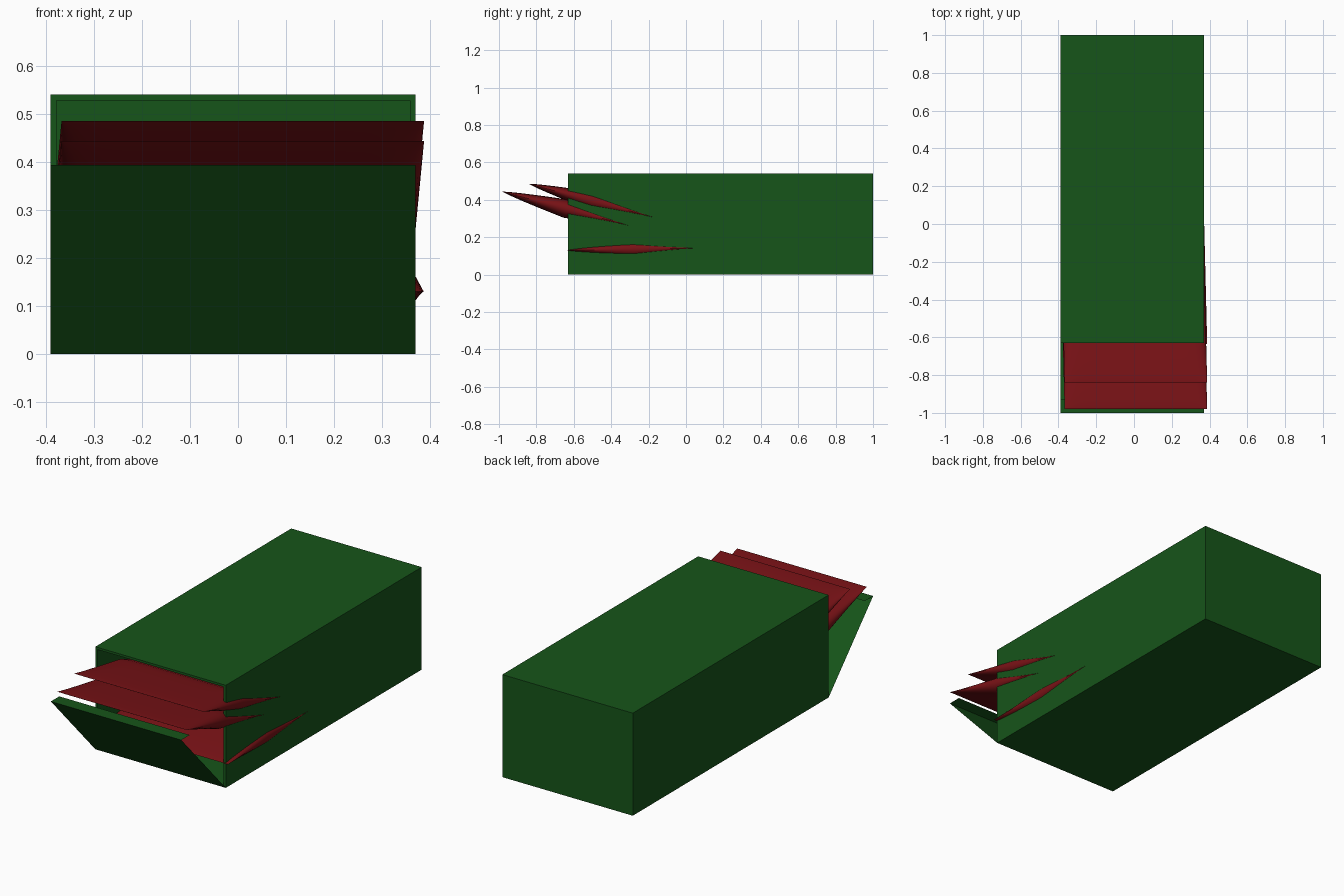
import bpy, bmesh, math
from mathutils import Matrix, Vector

if "Cube" in bpy.data.objects:
    bpy.data.objects.remove(bpy.data.objects["Cube"])

def mat(name, c):
    m = bpy.data.materials.new(name)
    m.diffuse_color = (*c, 1)
    m.use_nodes = True
    m.node_tree.nodes["Principled BSDF"].inputs["Base Color"].default_value = m.diffuse_color
    return m

GREEN = mat("green", (0.008, 0.09, 0.01))
RED = mat("red", (0.19, 0.006, 0.008))

def finish(name, bm, m, recalc=True):
    if recalc:
        bmesh.ops.recalc_face_normals(bm, faces=bm.faces)
    me = bpy.data.meshes.new(name)
    bm.to_mesh(me)
    bm.free()
    me.materials.append(m)
    ob = bpy.data.objects.new(name, me)
    bpy.context.collection.objects.link(ob)
    return ob

X0, X1, Y0, Y1, H, T = -0.39, 0.37, -0.63, 1.0, 0.54, 0.012

# Hollow box, open at the front, with thin walls
bm = bmesh.new()
bmesh.ops.create_cube(bm, size=1)
for v in bm.verts:
    v.co = Vector(((X0 + X1) / 2 + v.co.x * (X1 - X0),
                   (Y0 + Y1) / 2 + v.co.y * (Y1 - Y0), H / 2 + v.co.z * H))
front = min(bm.faces, key=lambda f: f.calc_center_median().y)
bmesh.ops.inset_region(bm, faces=[front], thickness=T, use_even_offset=True)
inner = bmesh.ops.extrude_discrete_faces(bm, faces=[front])["faces"][0]
for v in inner.verts:
    v.co.y = Y1 - T
finish("box", bm, GREEN)

# Paper-thin door folded down at the front, with a short lip along its top edge
bm = bmesh.new()
rows = [[bm.verts.new((x, y, z)) for x in (X0, X1)]
        for y, z in ((Y0, 0), (-1.0, 0.393), (-0.93, 0.393))]
for a, b in zip(rows, rows[1:]):
    bm.faces.new((a[0], a[1], b[1], b[0]))
finish("front_door", bm, GREEN, False)

def packet(name, y, z, pitch, depth=0.7, thick=0.05, width=0.755, nu=32, nv=24):
    """Padded packet: two bulged sheets meeting at a thin edge; (y, z) is the front tip."""
    bm = bmesh.new()
    for side in (1, -1):
        grid = []
        for i in range(nu + 1):
            u = -math.cos(math.pi * i / nu)
            row = []
            for j in range(nv + 1):
                v = -math.cos(math.pi * j / nv)
                h = thick * max(0, 1 - abs(v)) ** 0.8 * max(0, 1 - u ** 12) ** 0.5
                d = (v + 1) * depth / 2
                row.append(bm.verts.new((u * width / 2 + 0.01 - 0.025 * d, d, side * h)))
            grid.append(row)
        for i in range(nu):
            for j in range(nv):
                bm.faces.new((grid[i][j], grid[i + 1][j], grid[i + 1][j + 1], grid[i][j + 1]))
    bmesh.ops.remove_doubles(bm, verts=bm.verts, dist=1e-5)
    bm.transform(Matrix.Translation((0, y, z)) @ Matrix.Rotation(-math.radians(pitch), 4, 'X'))
    for f in bm.faces:
        f.smooth = True
    ob = finish(name, bm, RED)
    bpy.context.view_layer.objects.active = ob
    ob.select_set(True)
    bpy.ops.object.shade_smooth_by_angle(angle=math.radians(30))
    ob.select_set(False)

# Three packets: two sticking out of the opening, one lying inside
packet("upper_packet", -0.84, 0.485, 15)
packet("middle_packet", -0.98, 0.443, 15)
packet("lower_packet", -0.635, 0.13, -1)
